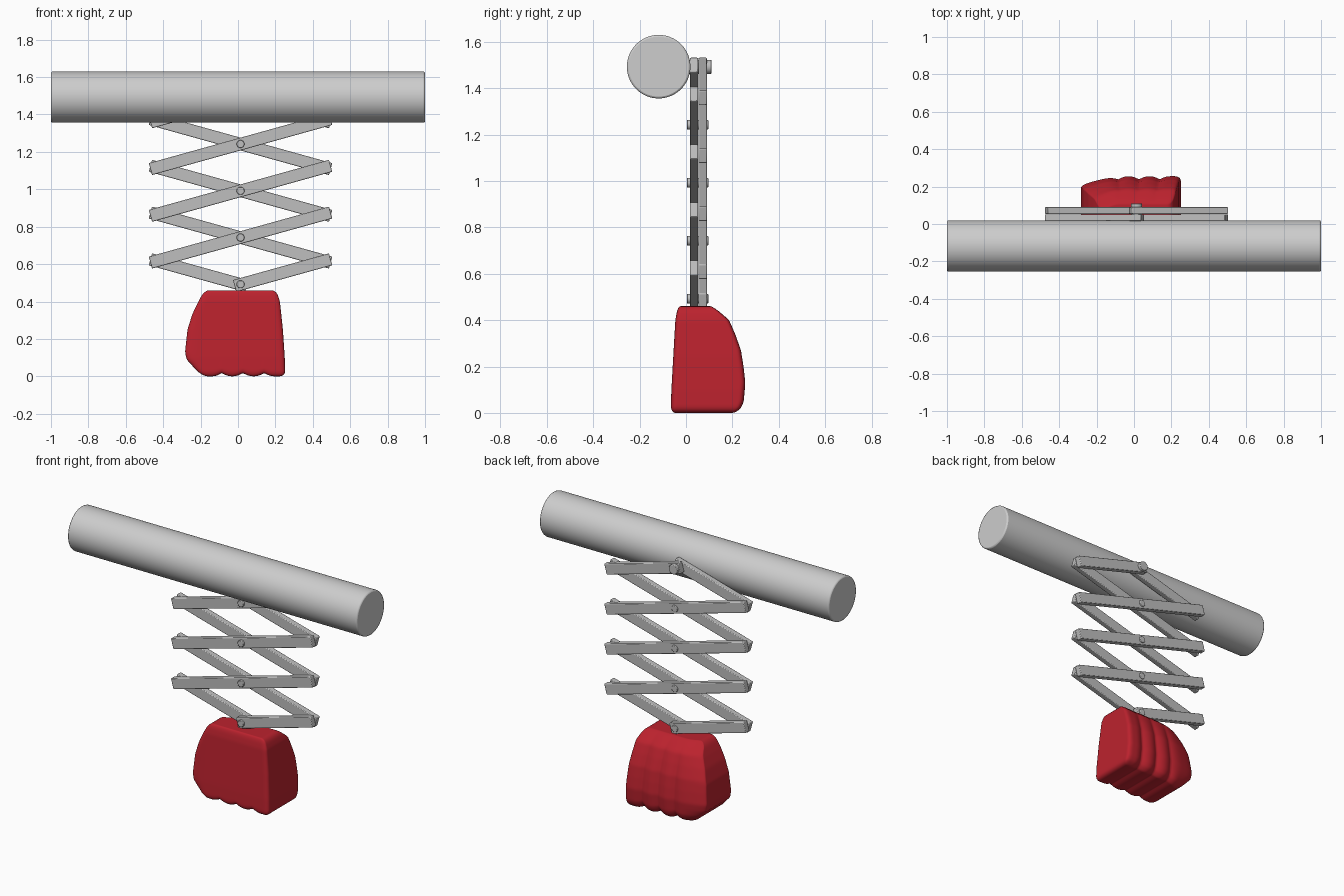
import bpy, bmesh, math
from mathutils import Vector, Matrix

if "Cube" in bpy.data.objects:
    bpy.data.objects.remove(bpy.data.objects["Cube"])


def material(name, rgb):
    m = bpy.data.materials.new(name)
    m.diffuse_color = (*rgb, 1)
    m.use_nodes = True
    m.node_tree.nodes["Principled BSDF"].inputs["Base Color"].default_value = m.diffuse_color
    return m


PALE = material("pale grey", (0.61, 0.61, 0.61))
STEEL = material("steel grey", (0.52, 0.52, 0.52))
RED = material("red", (0.50, 0.016, 0.027))


def finish(name, bm, mat, angle=35, bevel=0):
    bmesh.ops.recalc_face_normals(bm, faces=bm.faces)
    me = bpy.data.meshes.new(name)
    bm.to_mesh(me)
    bm.free()
    me.materials.append(mat)
    ob = bpy.data.objects.new(name, me)
    bpy.context.collection.objects.link(ob)
    if bevel:
        mod = ob.modifiers.new("bevel", 'BEVEL')
        mod.width, mod.segments = bevel, 2
        mod.limit_method, mod.angle_limit = 'ANGLE', math.radians(40)
    bpy.ops.object.select_all(action='DESELECT')
    bpy.context.view_layer.objects.active = ob
    ob.select_set(True)
    bpy.ops.object.shade_smooth_by_angle(angle=math.radians(angle))
    return ob


def cylinder(name, centre, radius, length, axis, mat, segments, bevel):
    bm = bmesh.new()
    turn = Matrix.Rotation(math.pi / 2, 4, 'Y' if axis == 'X' else 'X')
    bmesh.ops.create_cone(bm, cap_ends=True, segments=segments, radius1=radius,
                          radius2=radius, depth=length,
                          matrix=Matrix.Translation(centre) @ turn)
    return finish(name, bm, mat, 35, bevel)


# Horizontal mounting bar
cylinder("mounting_bar", (0, -0.118, 1.493), 0.137, 2.0, 'X', PALE, 64, 0.008)

# Scissor linkage: front bars rise to the right, back bars rise to the left
CX, REACH, Z0, STEP = 0.0135, 0.45, 0.492, 0.25
WIDTH, OVER = 0.066, 0.033


def link(name, a, b, y0, y1):
    a, b = Vector(a), Vector(b)
    d = (b - a).normalized()
    n = Vector((-d.y, d.x)) * WIDTH / 2
    a, b = a - d * OVER, b + d * OVER
    bm = bmesh.new()
    front = [bm.verts.new((p.x, y0, p.y)) for p in (a - n, b - n, b + n, a + n)]
    face = bm.faces.new(front)
    new = bmesh.ops.extrude_face_region(bm, geom=[face])['geom']
    bmesh.ops.translate(bm, vec=(0, y1 - y0, 0),
                        verts=[v for v in new if isinstance(v, bmesh.types.BMVert)])
    return finish(name, bm, STEEL, 30, 0.004)


for layer, s, y0, y1 in (("front", 1, 0.017, 0.052), ("back", -1, 0.054, 0.090)):
    for i in range(5):
        z = Z0 + i * STEP
        low = (CX, z) if i == 0 else (CX - s * REACH, z - STEP / 2)
        high = (CX, z) if i == 4 else (CX + s * REACH, z + STEP / 2)
        link(f"{layer}_link_{i + 1}", low, high, y0, y1)

# Pivot pins through the crossings, with a bigger one at the top
for i in range(4):
    cylinder(f"pivot_pin_{i + 1}", (CX, 0.05, Z0 + i * STEP), 0.021, 0.092, 'Y', STEEL, 24, 0.003)
cylinder("top_pivot_pin", (CX, 0.06, Z0 + 4 * STEP), 0.030, 0.10, 'Y', STEEL, 24, 0.003)


def interp(table, z):
    for (z0, a), (z1, b) in zip(table, table[1:]):
        if z <= z1:
            t = max(0, (z - z0) / (z1 - z0))
            return a + (b - a) * t
    return table[-1][1]


# Glove outlines: (height, position)
LEFT = [(0, -.19), (.03, -.22), (.09, -.275), (.13, -.283), (.25, -.27),
        (.33, -.245), (.39, -.217), (.44, -.19), (.46, -.18)]
RIGHT = [(0, .253), (.1, .25), (.25, .24), (.4, .224), (.46, .205)]
BACK = [(0, .22), (.02, .237), (.05, .249), (.13, .256), (.20, .248), (.27, .237),
        (.34, .212), (.40, .186), (.44, .14), (.46, .115)]
FRONT = [(0, -.066), (.1, -.063), (.4, -.046), (.46, -.035)]
ROUND = 0.13

# Fist: a rounded, finely divided box shaped by the outlines, with finger grooves
bm = bmesh.new()
bmesh.ops.create_cube(bm, size=2)
bmesh.ops.subdivide_edges(bm, edges=bm.edges[:], cuts=47, use_grid_fill=True)
for vert in bm.verts:
    p = vert.co
    core = Vector([max(-1 + ROUND, min(1 - ROUND, c)) for c in p])
    if (p - core).length > 1e-6:
        p = core + (p - core).normalized() * ROUND
    u, v, w = [(c + 1) / 2 for c in p]
    z = 0.46 * w
    left = -0.2 + 0.02 * w
    thumb = max(0, 1 - 4 * u) ** 1.5
    x = left + (interp(RIGHT, z) - left) * u + (interp(LEFT, z) - left) * thumb
    f, b = interp(FRONT, z), interp(BACK, z)
    y = f + (b - f) * v
    # grooves at the quarter lines, fading towards front and top
    near = min(abs(u - q) for q in (0.25, 0.5, 0.75)) / 0.125
    groove = max(0, 1 - near) ** 2
    y -= v ** 3 * (0.018 * groove * (1 - w ** 3) + 0.045 * thumb)
    z += 0.018 * groove * max(0, 1 - 5 * w)
    vert.co = (x, y, z)
bmesh.ops.smooth_vert(bm, verts=bm.verts, factor=0.5, use_axis_x=True,
                      use_axis_y=True, use_axis_z=True)
finish("glove_fist", bm, RED, 60)
